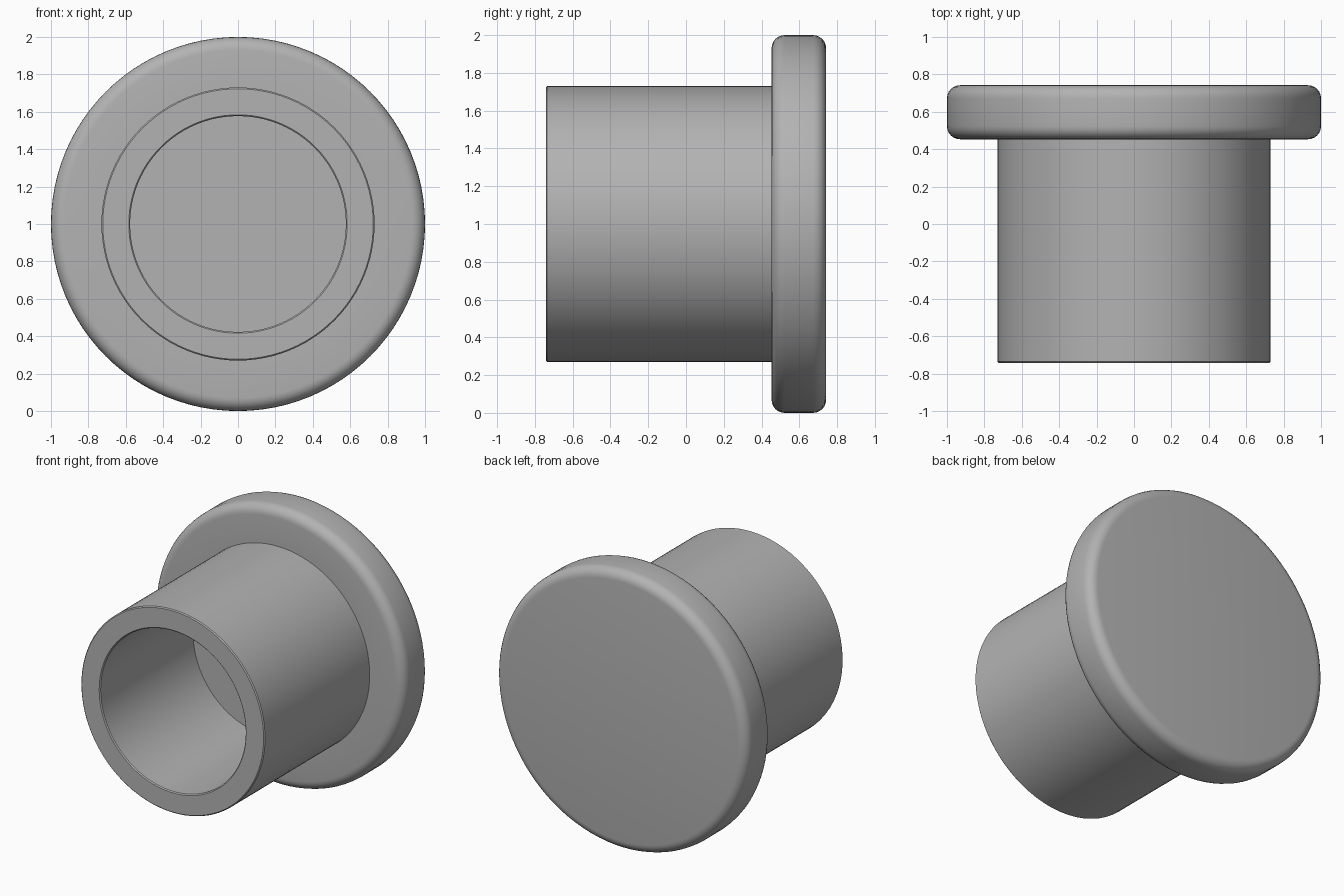
import bpy
import bmesh
from math import cos, sin, pi, radians
from mathutils import Matrix, Vector

cube = bpy.data.objects.get("Cube")
if cube:
    bpy.data.objects.remove(cube, do_unlink=True)

# Dimensions, with y along the axis
FRONT, BACK = -0.742, 0.742
SHOULDER, BORE_FLOOR = 0.453, 0.315
BORE_R, SLEEVE_R, FLANGE_R = 0.577, 0.73, 1.0
ROUND, CHAMFER, SIDES = 0.07, 0.007, 96

grey = bpy.data.materials.new("plain grey")
grey.use_nodes = True
color = (0.45, 0.45, 0.45, 1)
grey.diffuse_color = color
grey.node_tree.nodes["Principled BSDF"].inputs["Base Color"].default_value = color


def corner(r, y, start, steps=6):
    """Quarter-round of the flange edge about a centre, as (radius, y) points."""
    angles = [start + pi / 2 * i / steps for i in range(steps + 1)]
    return [(r + ROUND * cos(a), y + ROUND * sin(a)) for a in angles]


def lathe(name, profile):
    """Spin (radius, y) points round the y axis into one closed solid."""
    bm = bmesh.new()
    verts = [bm.verts.new((r, y, 0)) for r, y in profile]
    edges = [bm.edges.new(pair) for pair in zip(verts, verts[1:])]
    bmesh.ops.spin(bm, geom=verts + edges, cent=(0, 0, 0), axis=(0, 1, 0),
                   angle=2 * pi, steps=SIDES, use_duplicate=False)
    bmesh.ops.remove_doubles(bm, verts=bm.verts, dist=0.0005)
    bmesh.ops.recalc_face_normals(bm, faces=bm.faces)
    mesh = bpy.data.meshes.new(name)
    bm.to_mesh(mesh)
    bm.free()
    mesh.materials.append(grey)
    # Stand the flange rim on the ground
    mesh.transform(Matrix.Translation(Vector((0, 0, FLANGE_R))))
    obj = bpy.data.objects.new(name, mesh)
    bpy.context.collection.objects.link(obj)
    return obj


# Blind bore, sleeve and rounded flange in one profile
profile = [(0, BORE_FLOOR), (BORE_R, BORE_FLOOR),
           (BORE_R, FRONT + CHAMFER), (BORE_R + CHAMFER, FRONT),
           (SLEEVE_R - CHAMFER, FRONT), (SLEEVE_R, FRONT + CHAMFER),
           (SLEEVE_R, SHOULDER)]
profile += corner(FLANGE_R - ROUND, SHOULDER + ROUND, -pi / 2)
profile += corner(FLANGE_R - ROUND, BACK - ROUND, 0)
profile += [(0, BACK)]
bushing = lathe("flanged_bushing", profile)

# Smooth shading with the crisp edges kept
bpy.ops.object.select_all(action="DESELECT")
bushing.select_set(True)
bpy.context.view_layer.objects.active = bushing
bpy.ops.object.shade_smooth_by_angle(angle=radians(30))
